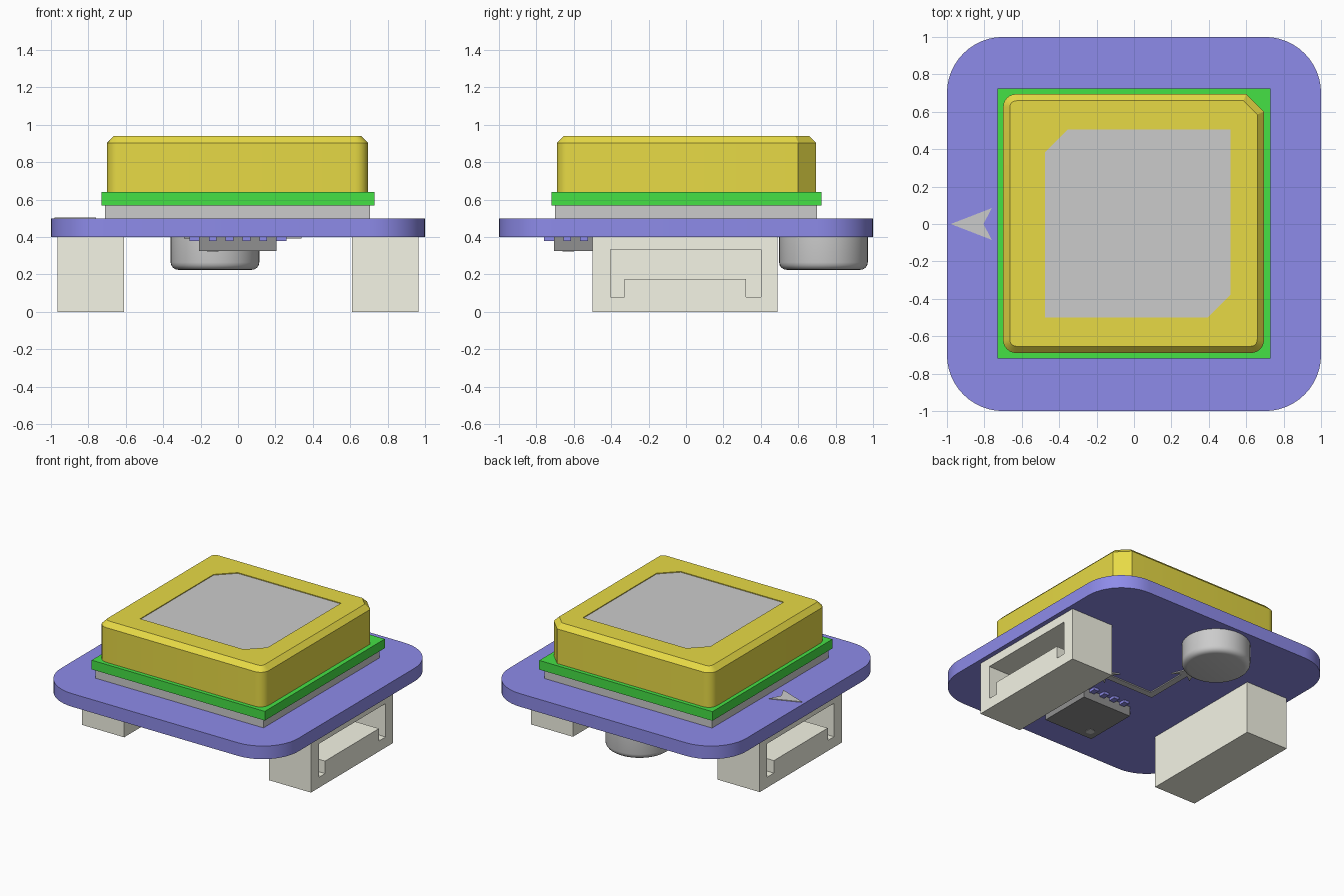
import bpy, bmesh
from math import cos, sin, pi, radians
from mathutils import Matrix, Vector

if "Cube" in bpy.data.objects:
    bpy.data.objects.remove(bpy.data.objects["Cube"])


def material(name, r, g, b):
    m = bpy.data.materials.new(name)
    m.diffuse_color = (r, g, b, 1)
    m.use_nodes = True
    m.node_tree.nodes["Principled BSDF"].inputs["Base Color"].default_value = m.diffuse_color
    return m


BLUE = material("blue", 0.27, 0.26, 0.82)
GREEN = material("green", 0.06, 0.75, 0.06)
YELLOW = material("yellow", 0.80, 0.70, 0.06)
CREAM = material("cream", 0.91, 0.91, 0.79)
DARK = material("dark_grey", 0.28, 0.28, 0.28)
GREY = None


def rect(x0, x1, y0, y1):
    return [(x0, y0), (x1, y0), (x1, y1), (x0, y1)]


def corner_rect(x0, x1, y0, y1, corners):
    """Rectangle with (radius, segments) corners: ++, -+, --, +-. One segment is a chamfer."""
    pts = []
    spots = [(x1, y1, -1, -1), (x0, y1, 1, -1), (x0, y0, 1, 1), (x1, y0, -1, 1)]
    for i, ((x, y, sx, sy), (r, n)) in enumerate(zip(spots, corners)):
        if r == 0:
            pts.append((x, y))
            continue
        for k in range(n + 1):
            a = pi / 2 * (i + k / n)
            pts.append((x + sx * r + r * cos(a), y + sy * r + r * sin(a)))
    return pts


def prism(name, outlines, lo, hi, mat=GREY, along="z", bevel=None):
    """Extrude outlines from lo to hi; bevel = (height, width, segments)."""
    bm = bmesh.new()
    for pts in outlines:
        if along == "z":
            base, step = [(x, y, lo) for x, y in pts], (0, 0, hi - lo)
        else:
            base, step = [(lo, y, z) for y, z in pts], (hi - lo, 0, 0)
        f = bm.faces.new([bm.verts.new(p) for p in base])
        ext = bmesh.ops.extrude_face_region(bm, geom=[f], use_keep_orig=True)
        vs = [v for v in ext["geom"] if isinstance(v, bmesh.types.BMVert)]
        bmesh.ops.translate(bm, verts=vs, vec=step)
    bmesh.ops.recalc_face_normals(bm, faces=bm.faces[:])
    if bevel:
        h, w, n = bevel
        edges = [e for e in bm.edges if all(abs(v.co.z - h) < 1e-5 for v in e.verts)]
        bmesh.ops.bevel(bm, geom=edges, offset=w, segments=n, profile=0.5, affect="EDGES")
    me = bpy.data.meshes.new(name)
    bm.to_mesh(me)
    bm.free()
    ob = bpy.data.objects.new(name, me)
    bpy.context.collection.objects.link(ob)
    if mat:
        me.materials.append(mat)
    return ob


def smooth(ob):
    bpy.ops.object.select_all(action="DESELECT")
    ob.select_set(True)
    bpy.context.view_layer.objects.active = ob
    bpy.ops.object.shade_smooth_by_angle(angle=radians(30))


def cut(ob, cutter):
    m = ob.modifiers.new("cut", "BOOLEAN")
    m.operation, m.solver, m.object = "DIFFERENCE", "EXACT", cutter
    cutter.hide_render = True
    cutter.hide_set(True)


# Circuit board with round corners
smooth(prism("circuit_board", [corner_rect(-1, 1, -1, 1, [(0.3, 12)] * 4)], 0.40, 0.50, BLUE))

# Stack under the antenna: adhesive pad and ground plate
prism("adhesive_pad", [rect(-0.71, 0.705, -0.70, 0.70)], 0.50, 0.57)
prism("ground_plate", [rect(-0.73, 0.73, -0.72, 0.725)], 0.57, 0.64, GREEN)

# Ceramic antenna block with chamfered top, one cut corner and a shallow recess
block = prism("antenna_block",
              [corner_rect(-0.70, 0.695, -0.69, 0.695, [(0.095, 1)] + [(0.07, 6)] * 3)],
              0.64, 0.94, YELLOW, bevel=(0.94, 0.036, 1))
smooth(block)
patch = [corner_rect(-0.475, 0.515, -0.50, 0.505, [(0, 1), (0.12, 1), (0, 1), (0.12, 1)])]


def chamfer_rect(x0, x1, y0, y1, c):
    return [(x1, y1), (x0 + c, y1), (x0, y1 - c), (x0, y0), (x1 - c, y0), (x1, y0 + c)]


patch = [chamfer_rect(-0.475, 0.515, -0.50, 0.505, 0.12)]
cut(block, prism("recess_cutter", patch, 0.93, 0.96))
prism("antenna_patch", patch, 0.925, 0.934)

# Direction arrow on top of the board
prism("direction_arrow", [[(-0.98, 0), (-0.76, -0.085), (-0.805, 0), (-0.76, 0.085)]],
      0.498, 0.505)

# Pair of cable sockets, each with a U-shaped slot facing outwards
socket = prism("cable_sockets", [rect(-0.50, 0.49, 0, 0.40)], 0.61, 0.965, CREAM, along="x")
slot = [(-0.405, 0.08), (-0.33, 0.08), (-0.33, 0.175), (0.32, 0.175),
        (0.32, 0.08), (0.40, 0.08), (0.40, 0.335), (-0.405, 0.335)]
cut(socket, prism("slot_cutter", [slot], 0.69, 1.0, along="x"))
socket.modifiers.new("mirror", "MIRROR").use_axis = (True, False, False)

# Round backup battery
smooth(prism("battery",
             [[(-0.123 + 0.237 * cos(a * pi / 24), 0.735 + 0.237 * sin(a * pi / 24))
               for a in range(48)]], 0.225, 0.40, bevel=(0.225, 0.04, 4)))

# Sensor chip with four pins on each side and an orientation dot
CY = -0.50
prism("sensor_chip", [rect(-0.208, 0.205, CY - 0.207, CY + 0.207)], 0.325, 0.40, DARK)
pins = []
for side in range(4):
    turn = Matrix.Rotation(side * pi / 2, 2)
    for k in range(4):
        c = (k - 1.5) * 0.09
        pins.append([tuple(turn @ Vector(p) + Vector((0, CY)))
                     for p in rect(0.19, 0.258, c - 0.021, c + 0.021)])
prism("chip_pins", pins, 0.38, 0.401, BLUE)
prism("chip_dot", [[(-0.135 + 0.03 * cos(a * pi / 10), CY - 0.13 + 0.03 * sin(a * pi / 10))
                    for a in range(20)]], 0.323, 0.327)

# Axis marking under the board: two arrows from one corner
prism("axis_arrows", [[
    (-0.235, -0.09), (0.18, -0.09), (0.14, -0.145), (0.34, -0.065), (0.14, 0.015),
    (0.18, -0.04), (-0.185, -0.04), (-0.185, 0.29), (-0.13, 0.25), (-0.21, 0.45),
    (-0.29, 0.25), (-0.235, 0.29)]], 0.392, 0.401)
